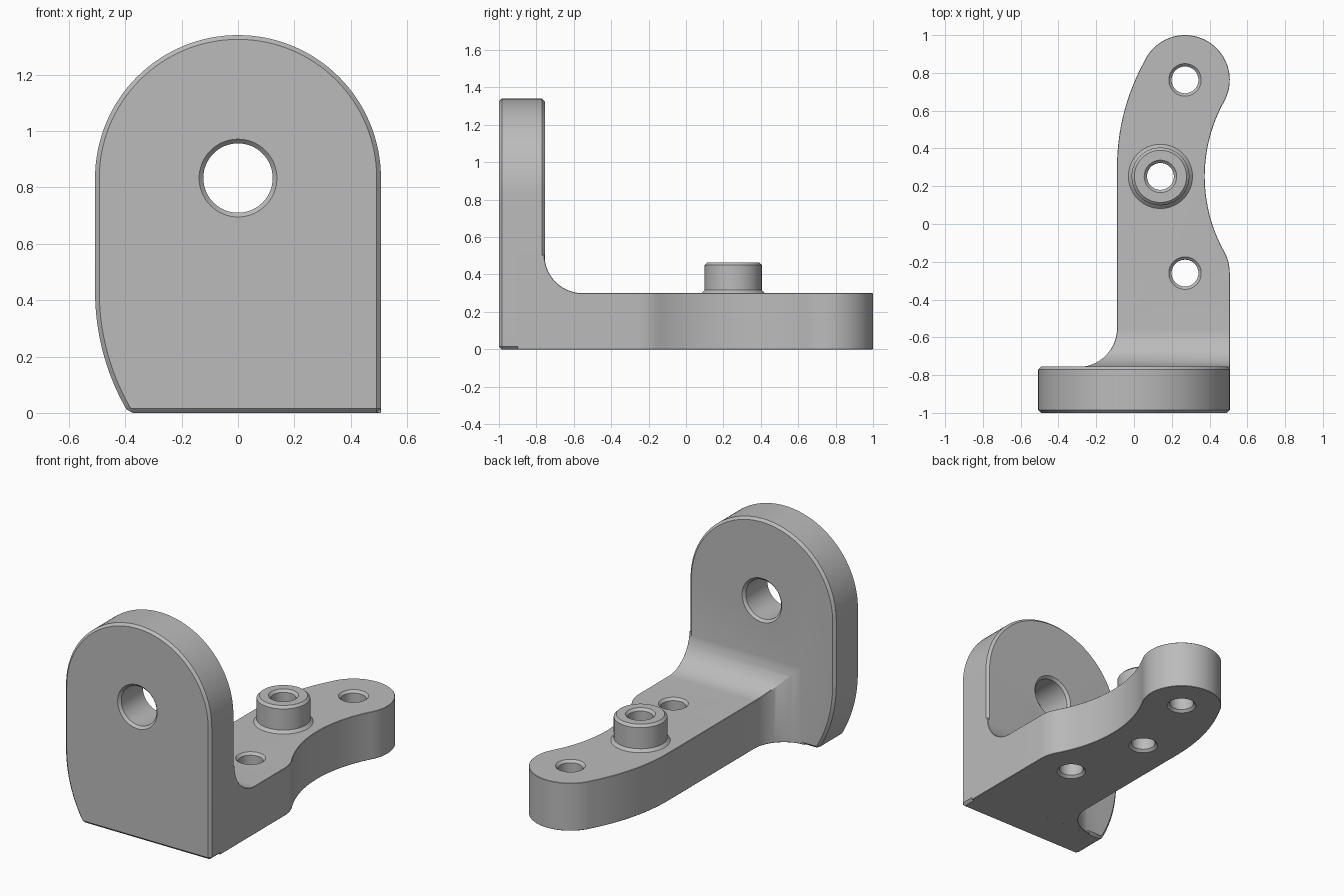
import bpy, bmesh
from math import cos, sin, radians, pi, atan2, degrees
from mathutils import Matrix, Vector

if "Cube" in bpy.data.objects:
    bpy.data.objects.remove(bpy.data.objects["Cube"], do_unlink=True)

HALF = 0.507        # half width of the upright plate
BACK = -0.755       # rear face of the upright plate
THICK = 0.3         # arm thickness
CHAMFER = 0.015
BEND = 0.205        # fillet radius between plate and arm
BEND_Y = -0.552     # where the fillets start
HEAD_R = 0.237
HEAD = (0.27, 0.763)
FOOT = (0.27, -0.26)
BOSS = (0.14, 0.252)

metal = bpy.data.materials.new("grey metal")
metal.use_nodes = True
grey = (0.5, 0.5, 0.5, 1)
metal.diffuse_color = grey
metal.node_tree.nodes["Principled BSDF"].inputs["Base Color"].default_value = grey


def arc(centre, radius, start, end, steps):
    """Points on an arc, angles in degrees."""
    return [(centre[0] + radius * cos(radians(start + (end - start) * i / steps)),
             centre[1] + radius * sin(radians(start + (end - start) * i / steps)))
            for i in range(steps + 1)]


def finish(name, bm):
    bmesh.ops.remove_doubles(bm, verts=bm.verts, dist=1e-5)
    bmesh.ops.recalc_face_normals(bm, faces=bm.faces)
    mesh = bpy.data.meshes.new(name)
    bm.to_mesh(mesh)
    bm.free()
    mesh.materials.append(metal)
    obj = bpy.data.objects.new(name, mesh)
    bpy.context.collection.objects.link(obj)
    return obj


def extrude(name, points, place, depth):
    """Extrude a 2D outline; place maps an outline point to 3D."""
    bm = bmesh.new()
    face = bm.faces.new([bm.verts.new(place(*p)) for p in points])
    grown = bmesh.ops.extrude_face_region(bm, geom=[face])["geom"]
    bmesh.ops.translate(bm, vec=depth, verts=[v for v in grown if isinstance(v, bmesh.types.BMVert)])
    return finish(name, bm)


def lathe(name, profile, matrix, sides=64):
    """Capped solid of revolution from (radius, height) points."""
    bm = bmesh.new()
    rings = [[bm.verts.new(matrix @ Vector((r * cos(2 * pi * i / sides), r * sin(2 * pi * i / sides), h)))
              for i in range(sides)] for r, h in profile]
    for low, high in zip(rings, rings[1:]):
        for i in range(sides):
            j = (i + 1) % sides
            bm.faces.new((low[i], low[j], high[j], high[i]))
    bm.faces.new(rings[0])
    bm.faces.new(rings[-1])
    return finish(name, bm)


def apply(obj, modifier):
    with bpy.context.temp_override(object=obj, active_object=obj, selected_objects=[obj]):
        bpy.ops.object.modifier_apply(modifier=modifier.name)


def chamfer(obj):
    mod = obj.modifiers.new("chamfer", "BEVEL")
    mod.width = CHAMFER
    mod.segments = 1
    mod.limit_method = "ANGLE"
    mod.angle_limit = radians(35)
    apply(obj, mod)


def combine(obj, other, operation):
    mod = obj.modifiers.new("combine", "BOOLEAN")
    mod.operation = operation
    mod.solver = "EXACT"
    mod.object = other
    apply(obj, mod)
    bpy.data.objects.remove(other, do_unlink=True)


def hole(radius, length, matrix):
    """Through-hole cutter with a countersink at both ends."""
    c = CHAMFER
    return lathe("hole_cutter", [(radius + 2 * c, -c), (radius, c), (radius, length - c),
                                 (radius + 2 * c, length + c)], matrix)


# Upright plate: round top, one curved lower corner
hub = (0, 1.34 - HALF)
side_r = 0.84
plate_outline = (arc(hub, HALF, 0, 180, 64)
                 + arc((side_r - HALF, 0.43), side_r, 180, 210.8, 14)
                 + [(HALF, 0)])
bracket = extrude("bracket", plate_outline, lambda x, z: (x, -1, z), (0, BACK + 1, 0))
chamfer(bracket)

# Arm outline: straight sides, waisted on the left, rounded end
waist_c = (1.19, (HEAD[1] + FOOT[1]) / 2)
lean = degrees(atan2(HEAD[1] - waist_c[1], waist_c[0] - HEAD[0]))
waist_r = (Vector(waist_c) - Vector(HEAD)).length - HEAD_R
sweep_c = (1.07, 0.3)
sweep_r = sweep_c[0] + 0.09
tilt = degrees(atan2(HEAD[1] - sweep_c[1], sweep_c[0] - HEAD[0]))
inner = -0.9
arm_outline = ([(HALF, inner), (HALF, FOOT[1])]
               + arc(FOOT, HEAD_R, 3, lean, 8)
               + arc(waist_c, waist_r, 180 + lean, 180 - lean, 32)[1:-1]
               + arc(HEAD, HEAD_R, -lean, 180 - tilt, 48)
               + arc(sweep_c, sweep_r, 180 - tilt, 180, 20)[1:]
               + arc((-0.09 - BEND, BEND_Y), BEND, 0, -90, 14)
               + [(-0.09 - BEND, inner)])
arm = extrude("arm", arm_outline, lambda x, y: (x, y, 0), (0, 0, 0.8))

# Side profile gives the arm its thickness and the bend up to the plate
side_profile = ([(inner, 0), (1.2, 0), (1.2, THICK)]
                + arc((BEND_Y, THICK + BEND), BEND, -90, -180, 14)
                + [(inner, THICK + BEND)])
profile = extrude("side_profile", side_profile, lambda y, z: (-1, y, z), (2, 0, 0))
combine(arm, profile, "INTERSECT")
chamfer(arm)
combine(bracket, arm, "UNION")

# Raised boss with a flared foot
boss_top = 0.465
boss = lathe("boss", [(0.17, THICK - 0.03), (0.17, THICK), (0.153, THICK + 0.017),
                      (0.153, boss_top - CHAMFER), (0.153 - CHAMFER, boss_top)],
             Matrix.Translation((*BOSS, 0)))
combine(bracket, boss, "UNION")

# Countersunk holes
for spot, length in ((HEAD, THICK), (FOOT, THICK), (BOSS, boss_top)):
    combine(bracket, hole(0.071, length, Matrix.Translation((*spot, 0))), "DIFFERENCE")
turn = Matrix.Translation((0, BACK, hub[1])) @ Matrix.Rotation(pi / 2, 4, "X")
combine(bracket, hole(0.123, BACK + 1, turn), "DIFFERENCE")

# Smooth curves, crisp chamfers
bpy.ops.object.select_all(action="DESELECT")
bracket.select_set(True)
bpy.context.view_layer.objects.active = bracket
bpy.ops.object.shade_smooth_by_angle(angle=radians(30))
